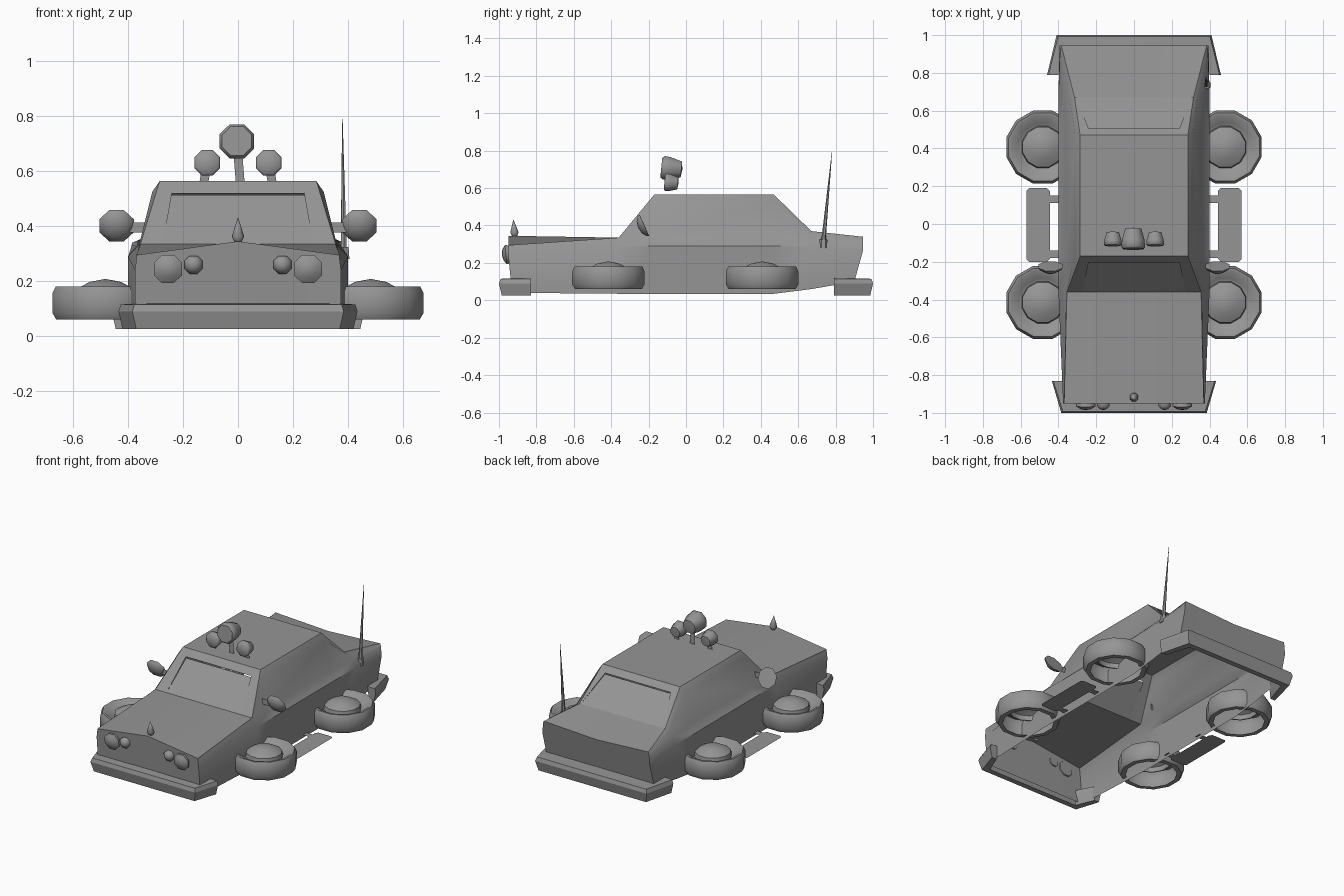
import bpy, bmesh, math
from mathutils import Vector, Matrix

default = bpy.data.objects.get("Cube")
if default:
    bpy.data.objects.remove(default, do_unlink=True)

grey = bpy.data.materials.new("plain grey")
grey.use_nodes = True
colour = (0.3, 0.3, 0.3, 1)
grey.diffuse_color = colour
grey.node_tree.nodes["Principled BSDF"].inputs["Base Color"].default_value = colour


def finish(name, bm, mirror=False, angle=30):
    """Turn a bmesh into a shaded object, optionally mirrored across x."""
    bmesh.ops.remove_doubles(bm, verts=bm.verts, dist=0.0005)
    bmesh.ops.recalc_face_normals(bm, faces=bm.faces)
    mesh = bpy.data.meshes.new(name)
    bm.to_mesh(mesh)
    bm.free()
    mesh.materials.append(grey)
    mesh.shade_smooth()
    mesh.set_sharp_from_angle(angle=math.radians(angle))
    obj = bpy.data.objects.new(name, mesh)
    bpy.context.collection.objects.link(obj)
    if mirror:
        mod = obj.modifiers.new("Mirror", 'MIRROR')
        mod.use_clip = True
    return obj


def face(bm, *points):
    bm.faces.new([bm.verts.new(p) for p in points])


def loft(bm, rows):
    for a, b in zip(rows, rows[1:]):
        for i in range(len(a) - 1):
            face(bm, a[i], a[i + 1], b[i + 1], b[i])


def lathe(name, profile, base, axis=(0, 0, 1), sides=8, mirror=False, angle=55):
    """Spin (radius, height) pairs about an axis starting at base."""
    turn = Vector(axis).to_track_quat('Z', 'Y').to_matrix().to_4x4()
    place = Matrix.Translation(base) @ turn
    rows = []
    for k in range(sides + 1):
        t = 2 * math.pi * (k + 0.5) / sides
        rows.append([place @ Vector((r * math.cos(t), r * math.sin(t), h)) for r, h in profile])
    bm = bmesh.new()
    for a, b in zip(rows, rows[1:]):
        for i in range(len(a) - 1):
            corners = [a[i], a[i + 1], b[i + 1], b[i]]
            if profile[i][0] == 0:
                corners.pop(3)
            elif profile[i + 1][0] == 0:
                corners.pop(2)
            face(bm, *corners)
    return finish(name, bm, mirror, angle)


def rod(name, start, end, r1, r2):
    axis = Vector(end) - Vector(start)
    lathe(name, [(0, 0), (r1, 0), (r2, axis.length), (0, axis.length)], start, axis, 6)


def strut(name, start, end, half, mirror=False):
    """Flat strip between two points, facing the front."""
    start, end = Vector(start), Vector(end)
    across = (end - start).cross(Vector((0, 1, 0))).normalized() * half
    bm = bmesh.new()
    face(bm, start - across, start + across, end + across, end - across)
    finish(name, bm, mirror)


# Body stations: y, y at sill, sill z, belt, shoulder, pillar, top edge, ridge z
cabin = [(.4, .29), (.358, .335), (.312, .525), (.285, .565)]
hood_back = [(.4, .29), (.36, .333), (.357, .334), (.355, .335)]
tail = [(.395, .26), (.39, .32), (.388, .33), (.385, .34)]
nose = [(.375, .24), (.37, .28), (.37, .288), (.37, .295)]
trunk = [(.4, .29), (.37, .33), (.34, .355), (.315, .37)]
stations = [
    (-.95, -.93, .04, nose, .345),
    (-.36, -.36, .035, hood_back, .335),
    (-.17, -.17, .035, cabin, .565),
    (.47, .47, .035, cabin, .565),
    (.67, .67, .06, trunk, .37),
    (.945, .9, .1, tail, .32),
]
rows = []
for y, sill_y, sill_z, section, ridge in stations:
    rows.append([Vector((section[0][0], sill_y, sill_z))]
                + [Vector((x, y, z)) for x, z in section]
                + [Vector((0, y, ridge))])

body = bmesh.new()
loft(body, [r[:-1] for r in rows])
for i in (0, 2, 4):                       # hood, roof and trunk lid
    loft(body, [rows[i][-2:], rows[i + 1][-2:]])
for r in (rows[0], rows[-1]):             # nose and tail walls
    face(body, *r, Vector((0, r[0].y, r[0].z)))


def window(name, low, high, low_part, top_x, height):
    """Cut an opening in a sloping panel and set a glass panel in it."""
    corner = low[-1].lerp(low[-2], low_part)
    top_mid = low[-1].lerp(high[-1], height)
    top = Vector((top_x, top_mid.y, top_mid.z))
    face(body, low[-2], corner, top, high[-2])
    face(body, high[-2], top, top_mid, high[-1])
    # The glass leans inward and stops short of the frame, leaving a slit
    lean = Vector((0, math.copysign(.013, high[-1].y - low[-1].y), 0))
    glass = bmesh.new()
    face(glass, low[-1], corner, corner.lerp(top, .945) + lean, low[-1].lerp(top_mid, .945) + lean)
    finish(name, glass, True)


window("windshield", rows[1], rows[2], .77, .24, .82)
window("rear_window", rows[4], rows[3], .97, .24, .82)
finish("body_shell", body, True, 40)


# Wrap-around bumpers
def bumper(name, end_y, half, arm_y, arm_half, shelf):
    side = 1 if end_y > 0 else -1
    sweep = []
    for x, y in ((0, end_y), (half, end_y), (arm_half, arm_y)):
        ring = []
        for inset, z in ((shelf, .118), (.008, .115), (0, .09), (.015, .025), (.05, .025), (shelf, .118)):
            dx = min(inset, .06) if x else 0
            dy = inset * side if y == end_y else 0
            ring.append(Vector((x - dx, y - dy, z)))
        sweep.append(ring)
    bm = bmesh.new()
    loft(bm, sweep)
    face(bm, *sweep[-1][:-1])
    finish(name, bm, True, 20)


bumper("front_bumper", -1, .385, -.83, .435, .065)
bumper("rear_bumper", 1, .41, .79, .46, .1)

# Flat-lying wheels with domed hubs, open underneath
wheel = [(.155, .06), (.185, .06), (.2, .085), (.2, .155), (.187, .181),
         (.172, .18), (.13, .145), (.115, .14), (.11, .17), (.06, .197), (0, .208)]
for name, y in (("front_wheels", -.415), ("rear_wheels", .407)):
    lathe(name, wheel, (.483, y, 0), sides=12, mirror=True, angle=48)


# Side steps on short brackets
def slab(bm, x0, x1, y0, y1, z, cut=0):
    outline = [(x0 + cut, y0), (x1 - cut, y0), (x1, y0 + cut), (x1, y1 - cut),
               (x1 - cut, y1), (x0 + cut, y1), (x0, y1 - cut), (x0, y0 + cut)]
    if not cut:
        outline = [(x0, y0), (x1, y0), (x1, y1), (x0, y1)]
    face(bm, *[(x, y, z) for x, y in outline])


step = bmesh.new()
slab(step, .445, .57, -.2, .19, .055, .015)
for y in (-.16, .13):
    slab(step, .39, .45, y - .02, y + .02, .054)
finish("side_steps", step, True)

# Door mirrors
lathe("door_mirrors", [(0, 0), (.038, .007), (.06, .022), (.068, .036), (0, .037)],
      (.442, -.256, .387), (0, .9, .4), mirror=True)
strut("mirror_arms", (.33, -.235, .395), (.42, -.235, .395), .018, True)

# Headlights in pairs
lamp = [(0, 0), (.55, .006), (1, .022), (.9, .045), (0, .045)]
for name, x, z, r in (("outer_headlights", .255, .242, .056), ("inner_headlights", .162, .257, .036)):
    lathe(name, [(p * r, h) for p, h in lamp], (x, -.985, z), (0, 1, .1), mirror=True)


# Roof spotlights on flat stalks
def spotlight(name, x, z, r, front, depth, mirror=False):
    shape = [(0, 0), (.85, 0), (1, .12), (.95, .4), (.68, .95), (0, 1)]
    lathe(name, [(p * r, h * depth) for p, h in shape], (x, front, z), (0, 1, -.1), mirror=mirror)
    strut(name + "_stalk", (x + .012, front + depth / 2, .56), (x, front + depth / 2, z), .016, mirror)


spotlight("main_spotlight", -.004, .71, .068, -.132, .113)
spotlight("side_spotlights", .112, .632, .051, -.115, .075, True)

# Hood ornament and whip antenna
lathe("hood_ornament", [(0, 0), (.012, .005), (.024, .03), (.014, .06), (0, .1)],
      (0, -.915, .333), (0, -.08, 1))
rod("antenna_base", (.385, .735, .28), (.385, .735, .325), .024, .02)
rod("antenna_whip", (.385, .735, .32), (.38, .78, .79), .012, .001)
